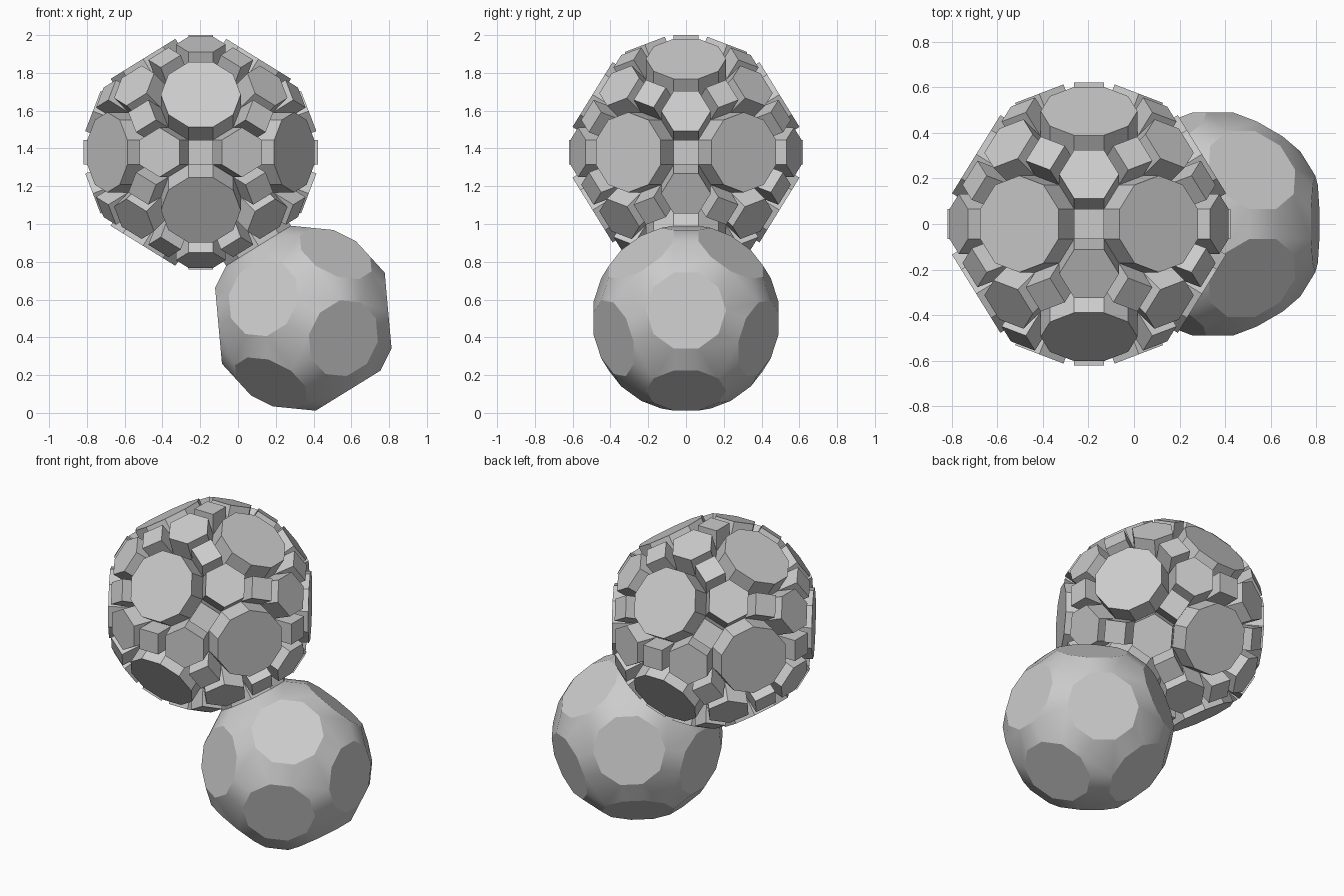
import bpy, bmesh, math
from mathutils import Vector, Matrix

if "Cube" in bpy.data.objects:
    bpy.data.objects.remove(bpy.data.objects["Cube"])

PHI = (1 + math.sqrt(5)) / 2
EDGE = 0.131                       # edge length of both solids

grey = bpy.data.materials.new("light_grey")
grey.diffuse_color = (0.6, 0.6, 0.6, 1)
grey.use_nodes = True
grey.node_tree.nodes["Principled BSDF"].inputs["Base Color"].default_value = grey.diffuse_color


def base_solid():
    """Truncated icosidodecahedron with 30 squares, 20 hexagons and 12 decagons."""
    seeds = [(1 / PHI, 1 / PHI, 3 + PHI), (2 / PHI, PHI, 1 + 2 * PHI),
             (1 / PHI, PHI ** 2, 3 * PHI - 1), (2 * PHI - 1, 2, 2 + PHI),
             (PHI, 3, 2 * PHI)]
    scale = EDGE / (2 / PHI)
    bm = bmesh.new()
    for a, b, c in seeds:
        for p in ((a, b, c), (b, c, a), (c, a, b)):
            for sx in (1, -1):
                for sy in (1, -1):
                    for sz in (1, -1):
                        bm.verts.new(Vector((p[0] * sx, p[1] * sy, p[2] * sz)) * scale)
    bmesh.ops.convex_hull(bm, input=bm.verts[:])
    bmesh.ops.dissolve_limit(bm, angle_limit=0.05, verts=bm.verts[:], edges=bm.edges[:])
    bmesh.ops.recalc_face_normals(bm, faces=bm.faces[:])
    return bm


def raise_faces(bm, height):
    """Push every face straight out on its own, leaving V grooves between them."""
    for f in bm.faces[:]:
        f.normal_update()
        offset = f.normal * height
        low = f.verts[:]
        high = [bm.verts.new(v.co + offset) for v in low]
        bm.faces.remove(f)
        bm.faces.new(high)
        for i in range(len(low)):
            j = (i + 1) % len(low)
            bm.faces.new((low[i], low[j], high[j], high[i]))


def add_object(name, bm, matrix):
    mesh = bpy.data.meshes.new(name)
    bm.to_mesh(mesh)
    bm.free()
    mesh.materials.append(grey)
    obj = bpy.data.objects.new(name, mesh)
    obj.matrix_world = matrix
    bpy.context.collection.objects.link(obj)
    return obj


# Upper ball: every face raised by one edge length
square_dist = EDGE * (3 + 2 * math.sqrt(5)) / 2
decagon_dist = EDGE * math.sqrt(25 + 10 * math.sqrt(5)) / 2
upper = Vector((-0.197, 0, 2 - square_dist - EDGE))
bm = base_solid()
raise_faces(bm, EDGE)
add_object("studded_ball", bm, Matrix.Translation(upper))

# Lower ball: plain, joined decagon to decagon
axis = Vector((1, 0, -PHI)).normalized()
lower = upper + axis * (2 * decagon_dist + EDGE)
turn = Matrix.Rotation(-math.atan(2), 4, 'Y')
ball = add_object("smooth_ball", base_solid(), Matrix.Translation(lower) @ turn)
bpy.context.view_layer.objects.active = ball
ball.select_set(True)
bpy.ops.object.shade_smooth_by_angle(angle=math.radians(30))
